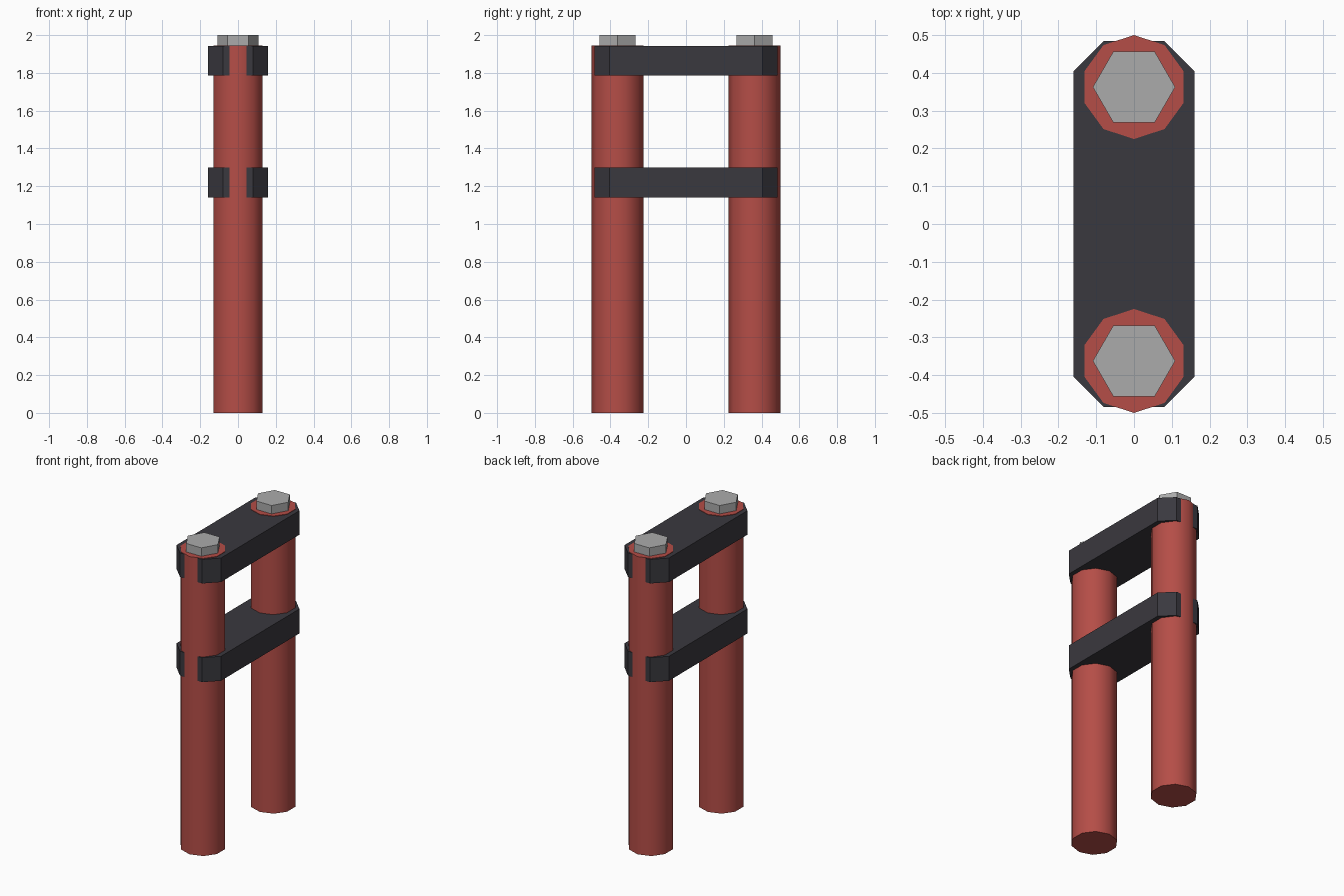
import bpy, bmesh, math

if "Cube" in bpy.data.objects:
    bpy.data.objects.remove(bpy.data.objects["Cube"])


def material(name, color):
    m = bpy.data.materials.new(name)
    m.diffuse_color = (*color, 1)
    m.use_nodes = True
    m.node_tree.nodes["Principled BSDF"].inputs["Base Color"].default_value = m.diffuse_color
    return m


red = material("red paint", (0.46, 0.075, 0.063))
dark = material("dark rubber", (0.042, 0.040, 0.049))
steel = material("grey steel", (0.41, 0.41, 0.41))


def prism(name, outline, z0, z1, mat, smooth=False):
    """Extrude a flat outline from z0 up to z1."""
    bm = bmesh.new()
    base = bm.faces.new([bm.verts.new((x, y, z0)) for x, y in outline])
    top = bmesh.ops.extrude_face_region(bm, geom=[base])["geom"]
    verts = [v for v in top if isinstance(v, bmesh.types.BMVert)]
    bmesh.ops.translate(bm, vec=(0, 0, z1 - z0), verts=verts)
    bmesh.ops.recalc_face_normals(bm, faces=bm.faces)
    if smooth:
        for f in bm.faces:
            f.smooth = abs(f.normal.z) < 0.5
        for e in bm.edges:
            e.smooth = e.calc_face_angle() < math.radians(60)
    me = bpy.data.meshes.new(name)
    bm.to_mesh(me)
    bm.free()
    me.materials.append(mat)
    ob = bpy.data.objects.new(name, me)
    bpy.context.collection.objects.link(ob)
    return ob


def ring(n, r, cy, start):
    return [(r * math.cos(start + math.tau * i / n),
             cy + r * math.sin(start + math.tau * i / n)) for i in range(n)]


# Two ten-sided tubes, each capped by a hexagonal bolt
for side, cy in (("front", -0.3625), ("back", 0.3625)):
    prism(side + "_tube", ring(10, 0.1375, cy, math.pi / 2), 0, 1.945, red, True)
    prism(side + "_bolt", ring(6, 0.109, cy, 0), 1.94, 2.0, steel)

# Two clamp plates with chamfered corners
w, d, c = 0.16, 0.485, 0.08
plate = [(w, c - d), (w, d - c), (w - c, d), (c - w, d),
         (-w, d - c), (-w, c - d), (c - w, -d), (w - c, -d)]
prism("upper_clamp", plate, 1.785, 1.942, dark)
prism("lower_clamp", plate, 1.14, 1.30, dark)
